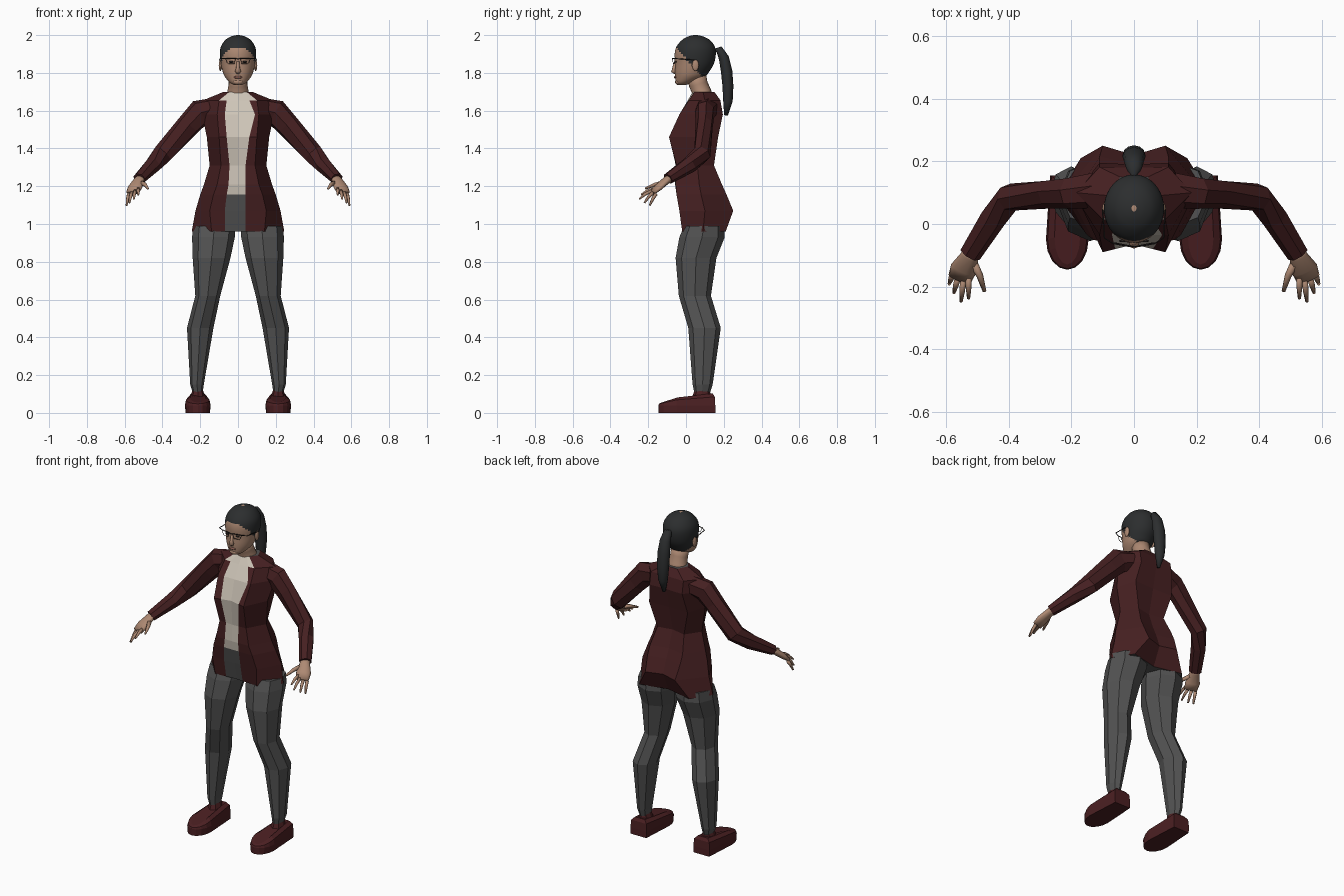
import bpy, bmesh, math
from mathutils import Vector

if "Cube" in bpy.data.objects:
    bpy.data.objects.remove(bpy.data.objects["Cube"])


def material(name, rgb):
    m = bpy.data.materials.new(name)
    m.diffuse_color = (*rgb, 1)
    m.use_nodes = True
    m.node_tree.nodes["Principled BSDF"].inputs["Base Color"].default_value = m.diffuse_color
    return m


JACKET = material("burgundy jacket", (.06, .014, .015))
SHOE = material("burgundy leather", (.07, .014, .016))
TROUSER = material("grey cloth", (.085, .085, .085))
SHIRT = material("cream cloth", (.62, .56, .48))
SKIN = material("skin", (.42, .25, .17))
HAIR = material("black hair", (.025, .027, .028))
LIP = material("lips", (.25, .11, .085))
DARK = material("dark frame", (.02, .016, .015))


def loft(name, rings, mats, rule=None, smooth=False, flip=1, cap_mat=0):
    """Skin a list of closed rings; rule(i, j, centre) picks the material."""
    bm = bmesh.new()
    vs = [[bm.verts.new((p[0] * flip, p[1], p[2])) for p in r] for r in rings]
    n = len(rings[0])
    for i in range(len(vs) - 1):
        for j in range(n):
            k = (j + 1) % n
            f = bm.faces.new((vs[i][j], vs[i][k], vs[i + 1][k], vs[i + 1][j]))
            if rule:
                f.material_index = rule(i, j, f.calc_center_median())
    for ring in (vs[0], vs[-1]):
        bm.faces.new(ring).material_index = cap_mat
    bmesh.ops.recalc_face_normals(bm, faces=bm.faces[:])
    for f in bm.faces:
        f.smooth = smooth
    me = bpy.data.meshes.new(name)
    bm.to_mesh(me)
    bm.free()
    for m in mats:
        me.materials.append(m)
    ob = bpy.data.objects.new(name, me)
    bpy.context.collection.objects.link(ob)
    return ob


def oval(c, rx, ry, n):
    return [(c[0] + rx * math.cos(2 * math.pi * k / n),
             c[1] + ry * math.sin(2 * math.pi * k / n), c[2]) for k in range(n)]


def tube(name, pts, mat, ref=(0, 0, 1), n=8, smooth=False, flip=1):
    """Tube along (x, y, z, side radius, other radius) points."""
    P = [Vector(p[:3]) for p in pts]
    rings = []
    for i, p in enumerate(pts):
        d = (P[min(i + 1, len(P) - 1)] - P[max(i - 1, 0)]).normalized()
        a = d.cross(Vector(ref)).normalized()
        b = a.cross(d)
        rings.append([P[i] + a * p[3] * math.cos(2 * math.pi * k / n)
                      + b * p[4] * math.sin(2 * math.pi * k / n) for k in range(n)])
    return loft(name, rings, [mat], smooth=smooth, flip=flip)


def blob(name, loc, size, mat):
    bpy.ops.mesh.primitive_uv_sphere_add(segments=12, ring_count=8, radius=1, location=loc)
    ob = bpy.context.object
    ob.name, ob.scale = name, size
    ob.data.materials.append(mat)
    bpy.ops.object.shade_smooth()


# torso: z, front y, front corner, side, back corner, back y, panel right / left
rows = [
    (.96, -.01, .14, -.02, .245, .09, .17, .21, .17, .04, .07),
    (1.07, -.035, .15, -.035, .225, .10, .10, .25, .22, .04, .07),
    (1.155, -.05, .13, -.05, .20, .08, .11, .215, .19, .04, .06),
    (1.21, -.058, .11, -.055, .18, .07, .11, .19, .165, .04, .05),
    (1.31, -.055, .09, -.05, .15, .06, .09, .148, .13, .04, .045),
    (1.46, -.065, .10, -.09, .165, .05, .13, .17, .165, .06, .06),
    (1.58, -.035, .11, -.035, .19, .09, .11, .195, .19, .09, .07),
    (1.655, .01, .10, .015, .185, .10, .11, .182, .18, .06, .06),
    (1.70, .035, .045, .045, .075, .09, .045, .15, .15, .03, .03)]
rings = []
for z, fy, cx, cy, sx, sy, bx, by, my, pr, pl in rows:
    def edge(px, s):
        return (s * px, fy + (cy - fy) * px / cx, z)
    rings.append([(0, fy, z), edge(pr, 1), (cx, cy, z), (sx, sy, z), (bx, by, z), (0, my, z),
                  (-bx, by, z), (-sx, sy, z), (-cx, cy, z), edge(pl, -1)])


def torso_rule(i, j, c):
    if j in (0, 9):
        return 1 if c.z > 1.155 else 2
    return 1 if j in (1, 8) and c.z > 1.66 else 0


loft("jacket_and_shirt", rings, [JACKET, SHIRT, TROUSER], torso_rule, cap_mat=2)

# shoe outline: round toe, flat heel
outline = [(.068 * math.cos(a), -.05 + .096 * math.sin(a))
           for a in [math.pi + math.pi * k / 8 for k in range(9)]] + [(.055, .155), (-.055, .155)]


def shoe_ring(sx, sy, zf):
    return [(.213 + x * sx, .02 + (y - .02) * sy, zf(y)) for x, y in outline]


def slope(lo, hi):
    return lambda y: lo + (hi - lo) * min(1, max(0, (y + .146) / .17))


legs = [(.125, .095, .99, .112, .105), (.13, .085, .93, .113, .12), (.14, .053, .82, .1, .108),
        (.16, .047, .62, .066, .085), (.2, .098, .45, .07, .086),
        (.217, .088, .15, .036, .053), (.213, .085, .1, .025, .04)]
arm = [(.12, .11, 1.61, .06, .06), (.20, .10, 1.59, .052, .072), (.26, .097, 1.525, .047, .064),
       (.395, .085, 1.372, .045, .056), (.45, .02, 1.315, .043, .045),
       (.523, -.095, 1.24, .036, .03)]
palm = [(.512, -.075, 1.247, .027, .022), (.525, -.105, 1.23, .03, .02),
        (.545, -.145, 1.195, .042, .018), (.556, -.175, 1.168, .038, .013)]
fingers = [((.528, -.17, 1.185), (.528, -.238, 1.155)), ((.545, -.18, 1.175), (.552, -.248, 1.132)),
           ((.563, -.175, 1.165), (.575, -.22, 1.112)), ((.578, -.158, 1.16), (.59, -.192, 1.098))]

for s, side in ((1, "left"), (-1, "right")):
    loft(side + "_trouser_leg", [oval(l[:3], l[3], l[4], 8) for l in legs], [TROUSER], flip=s)
    tube(side + "_sleeve", arm, JACKET, n=7, flip=s)
    tube(side + "_palm", palm, SKIN, n=10, smooth=True, flip=s)
    for k, (a, b) in enumerate(fingers):
        mid = [(p + q) / 2 for p, q in zip(a, b)]
        tube(f"{side}_finger_{k + 1}", [(*a, .01, .01), (mid[0], mid[1], mid[2] + .006, .009, .009),
                                        (*b, .005, .005)], SKIN, n=6, smooth=True, flip=s)
    tube(side + "_thumb", [(.515, -.12, 1.22, .014, .013), (.492, -.165, 1.208, .011, .011),
                           (.477, -.215, 1.188, .006, .006)], SKIN, n=6, smooth=True, flip=s)
    loft(side + "_shoe", [shoe_ring(.95, 1, lambda y: 0), shoe_ring(1, 1, lambda y: .04),
                          shoe_ring(.92, .98, slope(.048, .085)),
                          shoe_ring(.6, .9, slope(.055, .103))], [SHOE], flip=s)
    loft(side + "_sock", [oval((.213, .085, .08), .04, .055, 8),
                          oval((.213, .085, .13), .025, .035, 8)], [SHOE], flip=s)
    # ear, eye, brow and glasses for this side
    blob(side + "_ear", (s * .093, .05, 1.84), (.009, .018, .03), SKIN)
    blob(side + "_eye", (s * .036, -.054, 1.858), (.013, .004, .005), DARK)
    tube(side + "_lens_rim", [(x, y, z, .0025, .0025) for x, y, z in (
        (.0, -.072, 1.873), (.015, -.071, 1.877), (.066, -.062, 1.877), (.094, -.045, 1.875),
        (.1, .045, 1.868))], DARK, n=5, flip=s)
    tube(side + "_lower_rim", [(x, y, z, .0015, .0015) for x, y, z in (
        (.013, -.07, 1.873), (.02, -.068, 1.848), (.055, -.061, 1.847), (.066, -.06, 1.875))],
        DARK, n=5, flip=s)

# head: z, half width, front y, back y, smoothed between rows
head = [(1.735, .02, -.04, -.005), (1.75, .045, -.053, .04), (1.78, .07, -.057, .1),
        (1.81, .082, -.058, .125), (1.85, .091, -.057, .148), (1.90, .096, -.06, .158),
        (1.94, .09, -.05, .152), (1.975, .066, -.02, .125), (1.993, .036, .012, .09),
        (2.0, .008, .04, .06)]
rings = []
for i in range(len(head) - 1):
    p0, p1, p2, p3 = (Vector(head[min(max(i + k, 0), len(head) - 1)]) for k in (-1, 0, 1, 2))
    for step in range(4 if i < len(head) - 2 else 5):
        t = step / 4
        z, w, f, b = .5 * (2 * p1 + (p2 - p0) * t + (2 * p0 - 5 * p1 + 4 * p2 - p3) * t * t
                           + (3 * p1 - p0 - 3 * p2 + p3) * t ** 3)
        rings.append(oval((0, (f + b) / 2, z), w, (b - f) / 2, 40))
loft("head_and_hair", rings, [SKIN, HAIR],
     lambda i, j, c: int(c.z > 1.92 - 1.1 * (c.y + .04)), smooth=True)
tube("neck", [(0, .09, 1.65, .075, .06), (0, .083, 1.70, .056, .05), (0, .065, 1.74, .05, .05),
              (0, .055, 1.79, .052, .052)], SKIN, ref=(0, 1, 0), n=16, smooth=True)
tube("nose", [(0, -.056, 1.86, .007, .006), (0, -.063, 1.825, .01, .01),
              (0, -.065, 1.808, .016, .014), (0, -.056, 1.798, .01, .006)],
     SKIN, ref=(0, 1, 0), n=8, smooth=True)
blob("lips", (0, -.056, 1.777), (.024, .007, .007), LIP)
blob("chin", (0, -.04, 1.752), (.028, .018, .016), SKIN)

# ponytail
tube("ponytail", [(0, .145, 1.925, .015, .015), (0, .175, 1.925, .024, .02),
                  (0, .2, 1.88, .032, .027), (0, .215, 1.81, .037, .03),
                  (0, .222, 1.73, .036, .029), (0, .222, 1.65, .028, .025),
                  (0, .212, 1.575, .008, .01)], HAIR, ref=(0, 1, 0), n=12, smooth=True)
